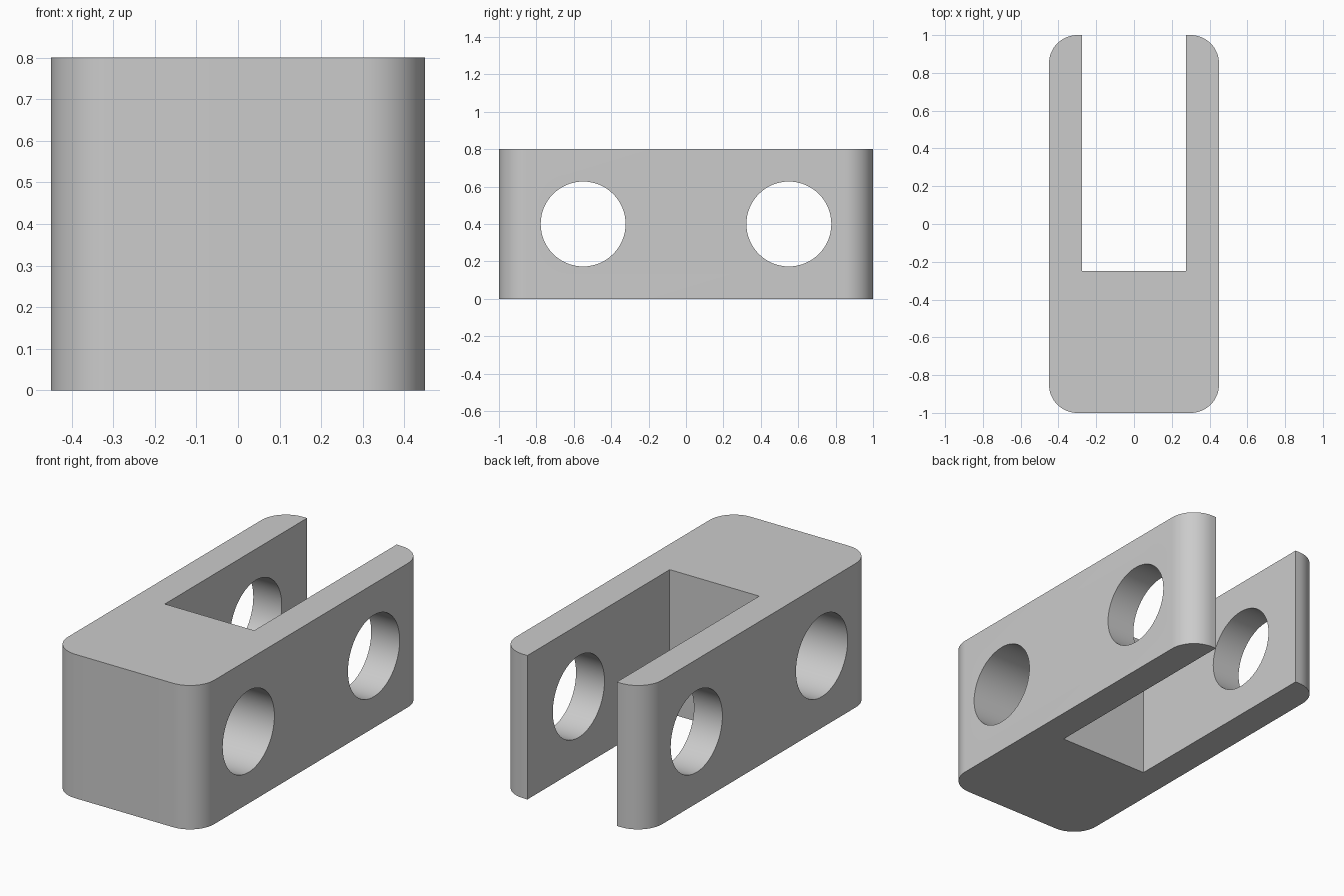
import bpy
import bmesh
import math
from mathutils import Matrix, Vector

if "Cube" in bpy.data.objects:
    bpy.data.objects.remove(bpy.data.objects["Cube"], do_unlink=True)

HALF_WIDTH, HALF_LENGTH, HEIGHT = 0.45, 1.0, 0.8
CORNER_RADIUS = 0.15
SLOT_HALF, SLOT_FLOOR = 0.275, -0.25
HOLE_RADIUS, HOLE_Y = 0.227, 0.55

grey = bpy.data.materials.new("plain_grey")
grey.use_nodes = True
colour = (0.6, 0.6, 0.6, 1)
grey.diffuse_color = colour
grey.node_tree.nodes["Principled BSDF"].inputs["Base Color"].default_value = colour


def add_object(name, bm):
    bmesh.ops.recalc_face_normals(bm, faces=bm.faces)
    mesh = bpy.data.meshes.new(name)
    bm.to_mesh(mesh)
    bm.free()
    mesh.materials.append(grey)
    obj = bpy.data.objects.new(name, mesh)
    bpy.context.collection.objects.link(obj)
    return obj


def box(bm, low, high):
    low, high = Vector(low), Vector(high)
    place = Matrix.Translation((low + high) / 2) @ Matrix.Diagonal((*(high - low), 1))
    bmesh.ops.create_cube(bm, size=1, matrix=place)


# Block with rounded upright corners
bm = bmesh.new()
box(bm, (-HALF_WIDTH, -HALF_LENGTH, 0), (HALF_WIDTH, HALF_LENGTH, HEIGHT))
uprights = [e for e in bm.edges if abs(e.verts[0].co.z - e.verts[1].co.z) > 0.1]
bmesh.ops.bevel(bm, geom=uprights, offset=CORNER_RADIUS, offset_type='OFFSET',
                segments=16, profile=0.5, affect='EDGES')
body = add_object("clevis_block", bm)

# Slot open at the back
bm = bmesh.new()
box(bm, (-SLOT_HALF, SLOT_FLOOR, -0.2), (SLOT_HALF, HALF_LENGTH + 0.2, HEIGHT + 0.2))
cutters = [add_object("slot_cutter", bm)]

# Two cross holes through the sides
for name, side in (("front_hole_cutter", -1), ("back_hole_cutter", 1)):
    bm = bmesh.new()
    place = Matrix.Translation((0, side * HOLE_Y, HEIGHT / 2)) @ Matrix.Rotation(math.pi / 2, 4, 'Y')
    bmesh.ops.create_cone(bm, cap_ends=True, segments=64, radius1=HOLE_RADIUS,
                          radius2=HOLE_RADIUS, depth=HALF_WIDTH * 3, matrix=place)
    cutters.append(add_object(name, bm))

# Cut, then shade smooth with crisp edges
bpy.ops.object.select_all(action='DESELECT')
body.select_set(True)
bpy.context.view_layer.objects.active = body
for cutter in cutters:
    cutter.hide_render = True
    cut = body.modifiers.new(cutter.name, 'BOOLEAN')
    cut.operation = 'DIFFERENCE'
    cut.solver = 'EXACT'
    cut.object = cutter
    bpy.ops.object.modifier_apply(modifier=cut.name)
    bpy.data.objects.remove(cutter, do_unlink=True)
bpy.ops.object.shade_smooth_by_angle(angle=math.radians(30))
